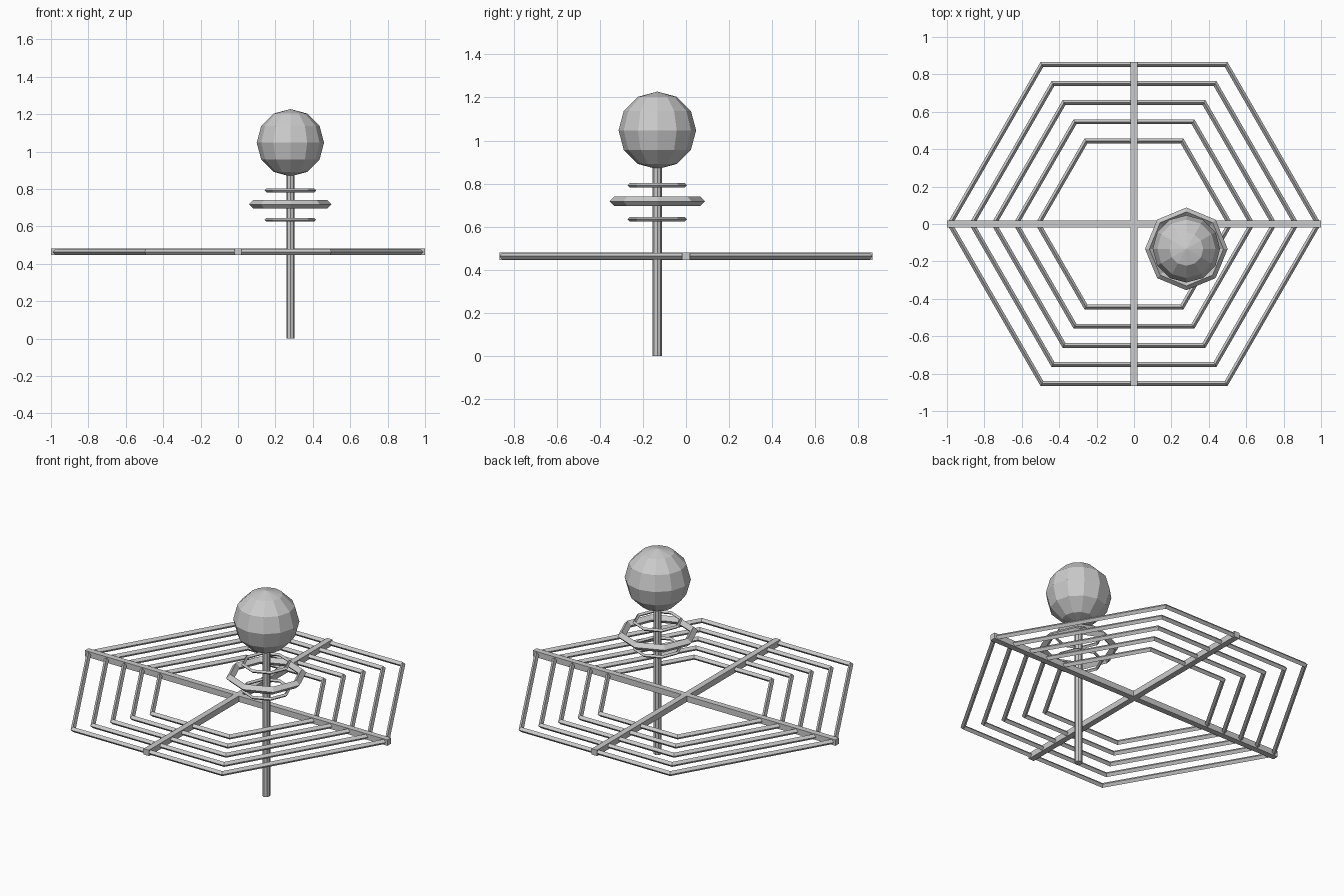
import bpy

if "Cube" in bpy.data.objects:
    bpy.data.objects.remove(bpy.data.objects["Cube"])

FRAME_Z = 0.463
PX, PY = 0.28, -0.133


def ring(name, loc, radius, tube, sides):
    # flat-faced ring with a diamond cross-section
    bpy.ops.mesh.primitive_torus_add(location=loc, major_radius=radius, minor_radius=tube,
                                     major_segments=sides, minor_segments=4)
    bpy.context.object.name = name
    for p in bpy.context.object.data.polygons:
        p.use_smooth = False


def beam(name, size):
    bpy.ops.mesh.primitive_cube_add(size=1, location=(0, 0, FRAME_Z))
    ob = bpy.context.object
    ob.name = name
    ob.scale = size
    bpy.ops.object.transform_apply(location=False, rotation=False, scale=True)


# concentric hexagonal lines
for i in range(5):
    ring(f"hex_line_{i + 1}", (0, 0, FRAME_Z), 0.985 - 0.118 * i, 0.015, 6)

# crossed support beams
beam("long_beam", (2.0, 0.035, 0.035))
beam("short_beam", (0.035, 1.732, 0.035))

# upright pole
bpy.ops.mesh.primitive_cylinder_add(vertices=8, radius=0.022, depth=0.92,
                                    location=(PX, PY, 0.46))
bpy.context.object.name = "pole"

# faceted ball on top
bpy.ops.mesh.primitive_uv_sphere_add(segments=12, ring_count=6, radius=0.18,
                                     location=(PX, PY, 1.047))
bpy.context.object.name = "ball"

# octagonal rings around the pole
ring("upper_ring", (PX, PY, 0.792), 0.128, 0.010, 8)
ring("middle_ring", (PX, PY, 0.718), 0.198, 0.023, 8)
ring("lower_ring", (PX, PY, 0.635), 0.128, 0.010, 8)
